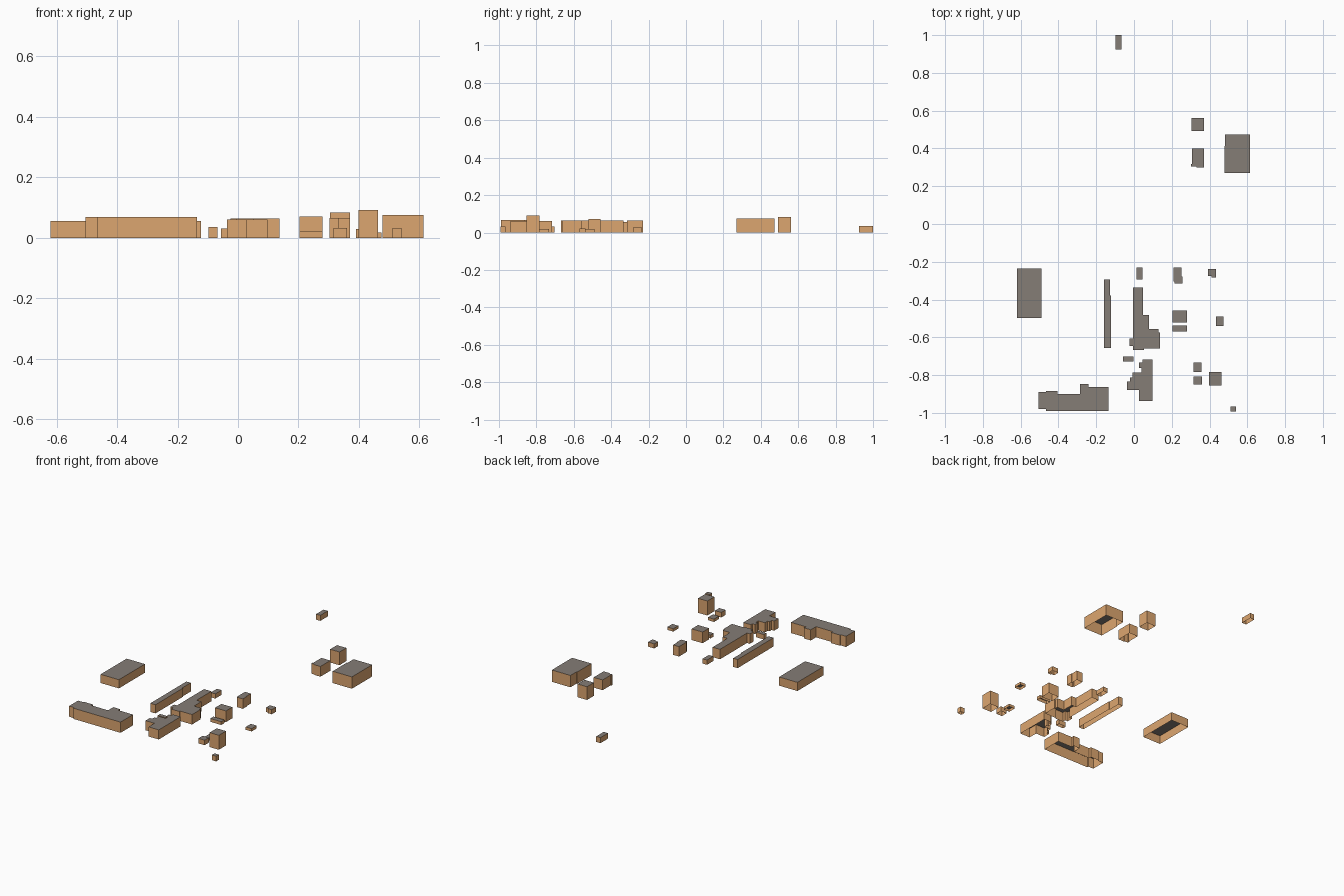
import bpy, bmesh


def material(name, rgb):
    m = bpy.data.materials.new(name)
    m.diffuse_color = (*rgb, 1)
    return m


WALL = material("wall", (0.72, 0.38, 0.16))
ROOF = material("roof", (0.235, 0.205, 0.18))


def block(name, outline, h):
    """Open-bottomed building: extrude a counter-clockwise outline into walls and a flat roof."""
    bm = bmesh.new()
    low = [bm.verts.new((x, y, 0)) for x, y in outline]
    top = [bm.verts.new((x, y, h)) for x, y in outline]
    n = len(outline)
    for i in range(n):
        j = (i + 1) % n
        bm.faces.new((low[i], low[j], top[j], top[i]))
    bm.faces.new(top).material_index = 1
    me = bpy.data.meshes.new(name)
    me.materials.append(WALL)
    me.materials.append(ROOF)
    bm.to_mesh(me)
    bm.free()
    ob = bpy.data.objects.new(name, me)
    bpy.context.collection.objects.link(ob)


def box(name, x0, x1, y0, y1, h):
    block(name, [(x0, y0), (x1, y0), (x1, y1), (x0, y1)], h)


# Simple rectangular buildings
box("far_shed", -.097, -.067, .925, 1.0, .035)
box("tower_house", .305, .371, .492, .561, .084)
box("left_hall", -.62, -.491, -.498, -.236, .055)
box("small_shed_north", .013, .045, -.293, -.23, .03)
box("terrace_house", .203, .28, -.521, -.457, .071)
box("terrace_annex", .203, .28, -.569, -.538, .021)
box("low_garage", .433, .475, -.541, -.49, .018)
box("pair_shed_north", .316, .358, -.783, -.733, .018)
box("pair_shed_south", .316, .36, -.85, -.807, .032)
box("tall_house", .398, .463, -.854, -.783, .092)
box("corner_shed", .511, .541, -.993, -.966, .033)
box("yard_shed", -.057, -.003, -.727, -.702, .031)

# Buildings with small corner steps
block("side_house", [(.303, .305), (.33, .305), (.33, .30), (.371, .30), (.371, .40), (.308, .40),
                     (.308, .318), (.303, .318)], .065)
block("right_hall", [(.478, .27), (.614, .27), (.614, .474), (.483, .474), (.483, .413), (.478, .413)], .075)
block("long_wing", [(-.158, -.657), (-.122, -.657), (-.122, -.378), (-.127, -.378), (-.127, -.294),
                    (-.158, -.294)], .055)
block("stepped_house", [(.215, -.316), (.256, -.316), (.256, -.277), (.252, -.277), (.252, -.23),
                        (.21, -.23), (.21, -.305), (.215, -.305)], .063)
block("notched_shed", [(.391, -.275), (.41, -.275), (.41, -.282), (.435, -.282), (.435, -.238),
                       (.391, -.238)], .029)

# Large irregular complexes
block("central_complex", [(-.005, -.667), (.053, -.667), (.053, -.66), (.138, -.66), (.138, -.575),
                          (.13, -.575), (.13, -.557), (.08, -.557), (.08, -.483), (.047, -.483),
                          (.047, -.335), (-.005, -.335), (-.005, -.607), (-.025, -.607),
                          (-.025, -.645), (-.005, -.645)], .063)
block("south_complex", [(.026, -.938), (.098, -.938), (.098, -.717), (.045, -.717), (.045, -.733),
                        (.026, -.733), (.026, -.762), (.04, -.762), (.04, -.785), (-.007, -.785),
                        (-.007, -.812), (-.02, -.812), (-.02, -.834), (-.037, -.834), (-.037, -.878),
                        (.026, -.878)], .061)
block("street_block", [(-.467, -.99), (-.135, -.99), (-.135, -.864), (-.24, -.864), (-.24, -.846),
                       (-.287, -.846), (-.287, -.899), (-.405, -.899), (-.405, -.884), (-.467, -.884),
                       (-.467, -.89), (-.505, -.89), (-.505, -.98), (-.467, -.98)], .068)
